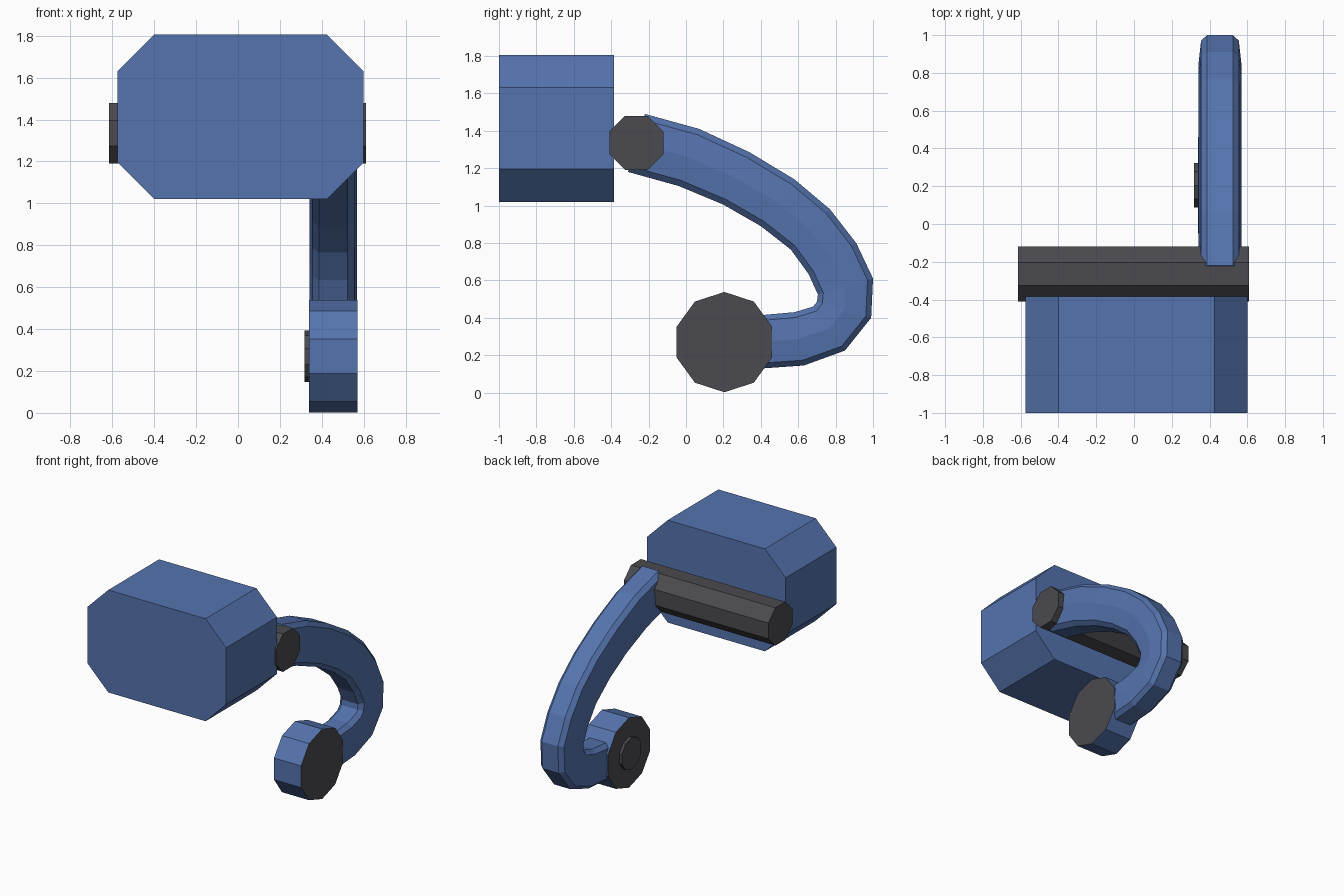
import bpy, bmesh, math

if "Cube" in bpy.data.objects:
    bpy.data.objects.remove(bpy.data.objects["Cube"])


def material(name, rgb):
    m = bpy.data.materials.new(name)
    m.diffuse_color = (*rgb, 1.0)
    m.use_nodes = True
    m.node_tree.nodes["Principled BSDF"].inputs["Base Color"].default_value = m.diffuse_color
    return m


BLUE = material("steel blue", (0.091, 0.174, 0.425))
GREY = material("dark grey", (0.070, 0.070, 0.080))


def loft(name, rings, mats, cap_material=0):
    """Skin a list of equal rings and close both ends."""
    bm = bmesh.new()
    rows = [[bm.verts.new(p) for p in ring] for ring in rings]
    n = len(rows[0])
    for a, b in zip(rows, rows[1:]):
        for i in range(n):
            j = (i + 1) % n
            bm.faces.new((a[i], a[j], b[j], b[i]))
    for row in (rows[0], rows[-1]):
        bm.faces.new(row).material_index = cap_material
    bmesh.ops.recalc_face_normals(bm, faces=bm.faces)
    mesh = bpy.data.meshes.new(name)
    bm.to_mesh(mesh)
    bm.free()
    for m in mats:
        mesh.materials.append(m)
    ob = bpy.data.objects.new(name, mesh)
    bpy.context.collection.objects.link(ob)
    return ob


def drum(name, x0, x1, y, z, radius, sides, turn, mats, cap_material=0):
    """Polygonal cylinder lying along x."""
    angles = [turn + math.tau * i / sides for i in range(sides)]
    rings = [[(x, y + radius * math.sin(a), z + radius * math.cos(a)) for a in angles]
             for x in (x0, x1)]
    return loft(name, rings, mats, cap_material)


# Head: block with chamfered corners, extruded along y
x0, x1, z0, z1, c = -0.575, 0.60, 1.02, 1.805, 0.175
outline = [(x0 + c, z0), (x1 - c, z0), (x1, z0 + c), (x1, z1 - c),
           (x1 - c, z1), (x0 + c, z1), (x0, z1 - c), (x0, z0 + c)]
loft("head_block", [[(x, y, z) for x, z in outline] for y in (-1.0, -0.385)], [BLUE])

# Hinge bar behind the head
drum("hinge_bar", -0.615, 0.61, -0.265, 1.335, 0.157, 8, math.pi / 8, [GREY])

# Curved arm: (outer y, outer z, inner y, inner z) stations
stations = [
    (-0.22, 1.49, -0.31, 1.18), (0.07, 1.41, -0.04, 1.105),
    (0.34, 1.285, 0.20, 1.005), (0.58, 1.14, 0.40, 0.89),
    (0.77, 0.98, 0.56, 0.765), (0.91, 0.80, 0.655, 0.635),
    (1.0, 0.61, 0.705, 0.525), (0.99, 0.40, 0.70, 0.485),
    (0.85, 0.225, 0.68, 0.46), (0.63, 0.145, 0.58, 0.43),
    (0.42, 0.13, 0.41, 0.415), (0.30, 0.13, 0.30, 0.41),
]
half = [(0.068, 1.0), (0.100, 0.8), (0.113, 0.0), (0.100, -0.8), (0.068, -1.0)]
section = half + [(-u, v) for u, v in reversed(half)]
rings = []
for oy, oz, iy, iz in stations:
    cy, cz, dy, dz = (oy + iy) / 2, (oz + iz) / 2, (oy - iy) / 2, (oz - iz) / 2
    rings.append([(0.455 + u, cy + dy * v, cz + dz * v) for u, v in section])
loft("curved_arm", rings, [BLUE])

# Lower pivot: blue rim with grey faces, and a small cap on its inner side
drum("pivot_wheel", 0.34, 0.57, 0.205, 0.27, 0.268, 10, 0, [BLUE, GREY], 1)
drum("pivot_cap", 0.318, 0.345, 0.205, 0.27, 0.123, 10, 0, [GREY])
